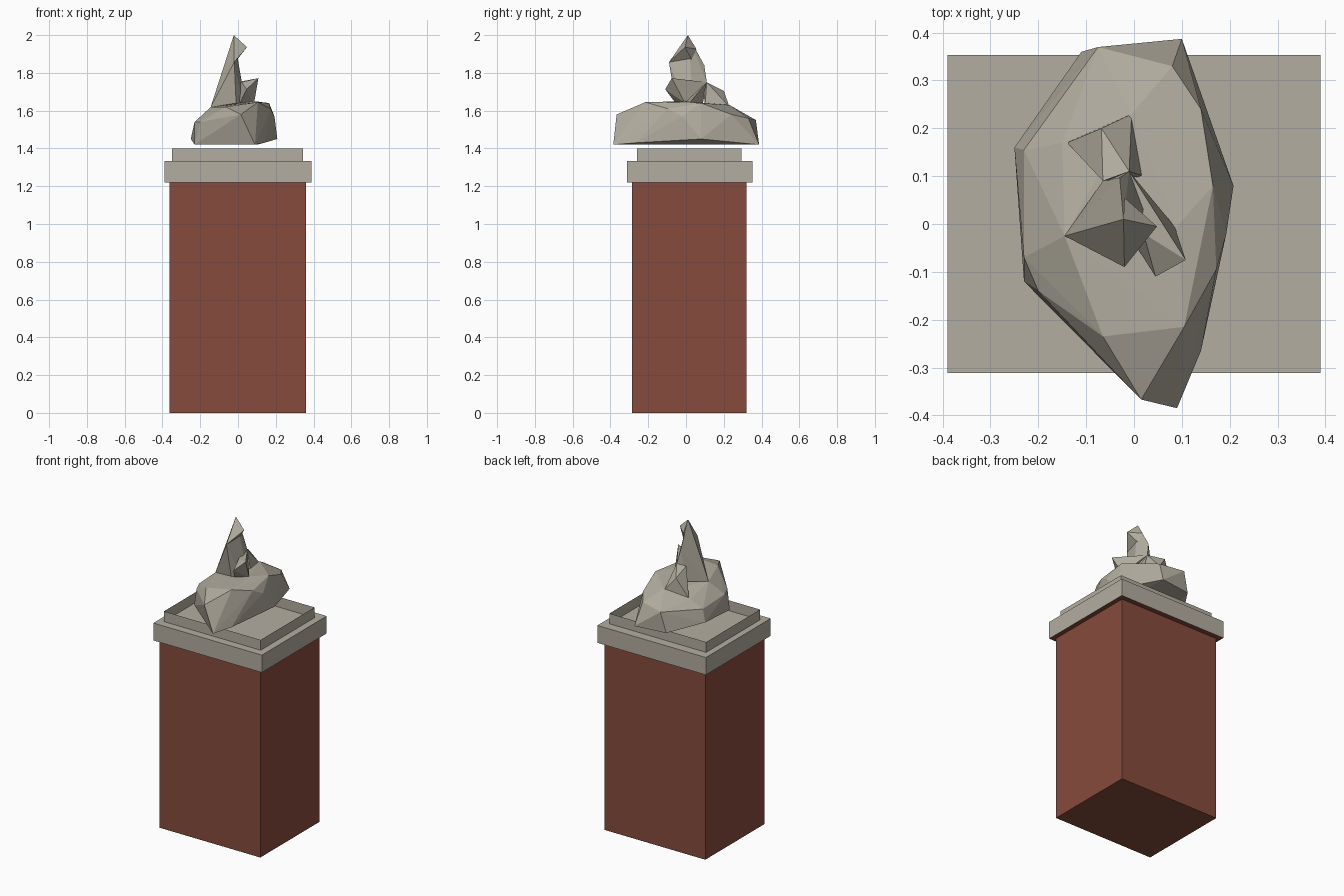
import bpy
import bmesh
from mathutils import Vector

default_cube = bpy.data.objects.get("Cube")
if default_cube:
    bpy.data.objects.remove(default_cube, do_unlink=True)


def make_material(name, colour):
    material = bpy.data.materials.new(name)
    material.use_nodes = True
    material.diffuse_color = (*colour, 1)
    shader = next(n for n in material.node_tree.nodes if n.type == "BSDF_PRINCIPLED")
    shader.inputs["Base Color"].default_value = (*colour, 1)
    shader.inputs["Roughness"].default_value = 0.9
    return material


stone = make_material("pale_stone", (0.45, 0.42, 0.35))
brick = make_material("brick_red", (0.24, 0.07, 0.045))


def finish(name, bm, materials):
    mesh = bpy.data.meshes.new(name)
    bm.to_mesh(mesh)
    bm.free()
    for material in materials:
        mesh.materials.append(material)
    obj = bpy.data.objects.new(name, mesh)
    bpy.context.collection.objects.link(obj)
    return obj


def block(name, low, high, materials, open_ends=False, red_underside=False):
    """Box between two corners, optionally only its four side sheets."""
    low, high = Vector(low), Vector(high)
    bm = bmesh.new()
    bmesh.ops.create_cube(bm, size=1)
    bmesh.ops.scale(bm, vec=high - low, verts=bm.verts)
    bmesh.ops.translate(bm, vec=(low + high) / 2, verts=bm.verts)
    bm.normal_update()
    if open_ends:
        ends = [f for f in bm.faces if abs(f.normal.z) > 0.5]
        bmesh.ops.delete(bm, geom=ends, context="FACES_ONLY")
    if red_underside:
        for face in bm.faces:
            face.material_index = int(face.normal.z < -0.5)
    return finish(name, bm, materials)


def faceted_rock(name, points):
    """Flat-sided lump wrapped around a few corner points."""
    bm = bmesh.new()
    for point in points:
        bm.verts.new(point)
    hull = bmesh.ops.convex_hull(bm, input=bm.verts)
    spare = {v for v in hull["geom_interior"] + hull["geom_unused"]
             if isinstance(v, bmesh.types.BMVert)}
    bmesh.ops.delete(bm, geom=list(spare), context="VERTS")
    bmesh.ops.recalc_face_normals(bm, faces=bm.faces)
    return finish(name, bm, [stone])


# Pedestal: brick shaft, stone cap and an open upright rim
block("pedestal_shaft", (-0.363, -0.285, 0), (0.36, 0.32, 1.22), [brick])
block("pedestal_cap", (-0.39, -0.312, 1.22), (0.39, 0.353, 1.333),
      [stone, brick], red_underside=True)
block("pedestal_rim", (-0.35, -0.26, 1.333), (0.345, 0.293, 1.4),
      [stone], open_ends=True)

# Broad lower mass of the sculpture
footing = [
    (0.09, -0.385, 1.42), (-0.05, -0.27, 1.42), (-0.23, -0.12, 1.42),
    (-0.25, 0.16, 1.45), (-0.11, 0.36, 1.42), (0.1, 0.387, 1.42),
    (0.208, 0.08, 1.45), (0.14, -0.265, 1.43),
]
shoulder = [
    (0.015, -0.367, 1.58), (-0.2, -0.14, 1.54), (-0.23, -0.07, 1.54),
    (-0.23, 0.155, 1.53), (-0.075, 0.37, 1.55), (0.08, 0.33, 1.56),
    (0.14, 0.24, 1.58), (0.193, -0.02, 1.57), (0.172, -0.095, 1.61),
]
crown = [
    (0.105, -0.215, 1.645), (-0.065, -0.235, 1.62), (-0.145, -0.025, 1.618),
    (0.165, 0.08, 1.64), (-0.005, 0.23, 1.63), (0.09, -0.005, 1.65),
    (-0.15, 0.17, 1.58),
]
faceted_rock("sculpture_base", footing + shoulder + crown)

# Tall spire with its pointed tip
apex = (-0.022, 0.01, 2)
front_ridge = (-0.02, -0.09, 1.857)
nape = (-0.01, 0.11, 1.75)
faceted_rock("sculpture_spire", [
    apex, front_ridge, nape, (-0.145, -0.025, 1.618), (-0.03, 0.097, 1.84),
    (-0.065, 0.09, 1.64), (0.02, 0.03, 1.75), (0.03, 0, 1.62),
    (-0.01, -0.055, 1.64),
])
faceted_rock("sculpture_tip", [
    apex, front_ridge, (0.048, -0.005, 1.936), (-0.02, 0.055, 1.926),
    (-0.005, 0.03, 1.87),
])

# Side arm and rear hump
faceted_rock("sculpture_arm", [
    nape, (0.045, -0.11, 1.713), (0.108, -0.075, 1.772), (0.02, -0.02, 1.75),
    (0.085, -0.005, 1.64), (0.01, -0.055, 1.64),
])
faceted_rock("sculpture_hump", [
    nape, (-0.068, 0.2, 1.705), (-0.065, 0.09, 1.74), (-0.005, 0.23, 1.62),
    (-0.14, 0.17, 1.58), (0.02, 0.1, 1.62),
])
